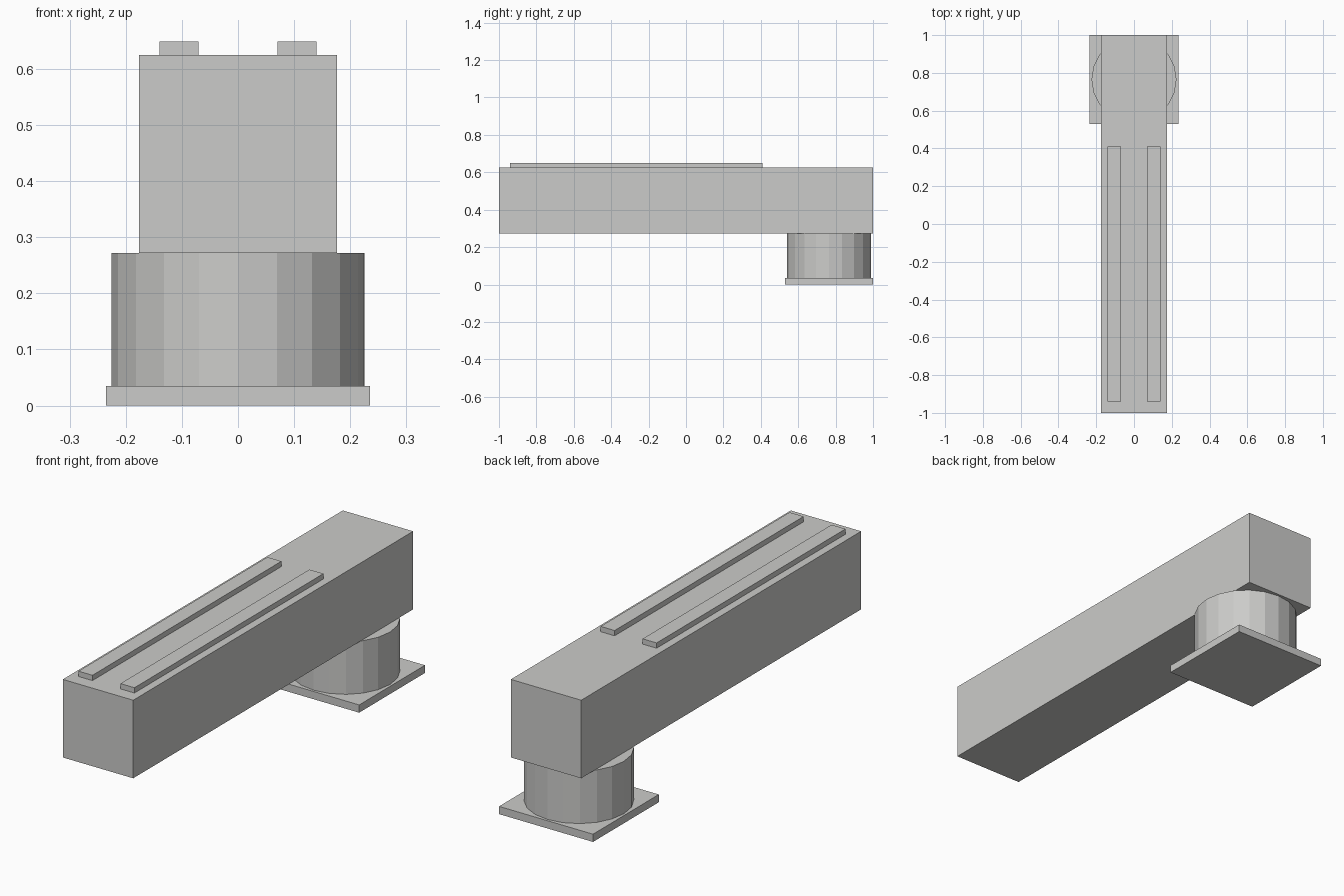
import bpy
import bmesh
from mathutils import Matrix, Vector

cube = bpy.data.objects.get("Cube")
if cube:
    bpy.data.objects.remove(cube, do_unlink=True)

grey = bpy.data.materials.new("light_grey")
grey.use_nodes = True
colour = (0.6, 0.6, 0.585, 1)
grey.diffuse_color = colour
for node in grey.node_tree.nodes:
    if node.type == 'BSDF_PRINCIPLED':
        node.inputs["Base Color"].default_value = colour


def finish(name, bm):
    mesh = bpy.data.meshes.new(name)
    bm.to_mesh(mesh)
    bm.free()
    mesh.materials.append(grey)
    obj = bpy.data.objects.new(name, mesh)
    bpy.context.collection.objects.link(obj)
    return obj


def box(name, low, high):
    low, high = Vector(low), Vector(high)
    bm = bmesh.new()
    place = Matrix.Translation((low + high) / 2) @ Matrix.Diagonal((*(high - low), 1))
    bmesh.ops.create_cube(bm, size=1, matrix=place)
    return finish(name, bm)


def drum(name, radius, y, bottom, top, sides):
    bm = bmesh.new()
    bmesh.ops.create_cone(bm, cap_ends=True, segments=sides, radius1=radius,
                          radius2=radius, depth=top - bottom,
                          matrix=Matrix.Translation((0, y, (bottom + top) / 2)))
    return finish(name, bm)


# Square foot, faceted pedestal and long beam
base_top, beam_bottom, beam_top = 0.035, 0.272, 0.625
box("base_plate", (-0.235, 0.53, 0), (0.235, 1, base_top))
drum("pedestal", 0.225, 0.765, base_top, beam_bottom, 20)
box("beam", (-0.176, -1, beam_bottom), (0.176, 1, beam_top))

# Pair of thin rails on top
for side, x in (("left", 0.105), ("right", -0.105)):
    box(side + "_rail", (x - 0.035, -0.94, beam_top), (x + 0.035, 0.41, 0.649))
